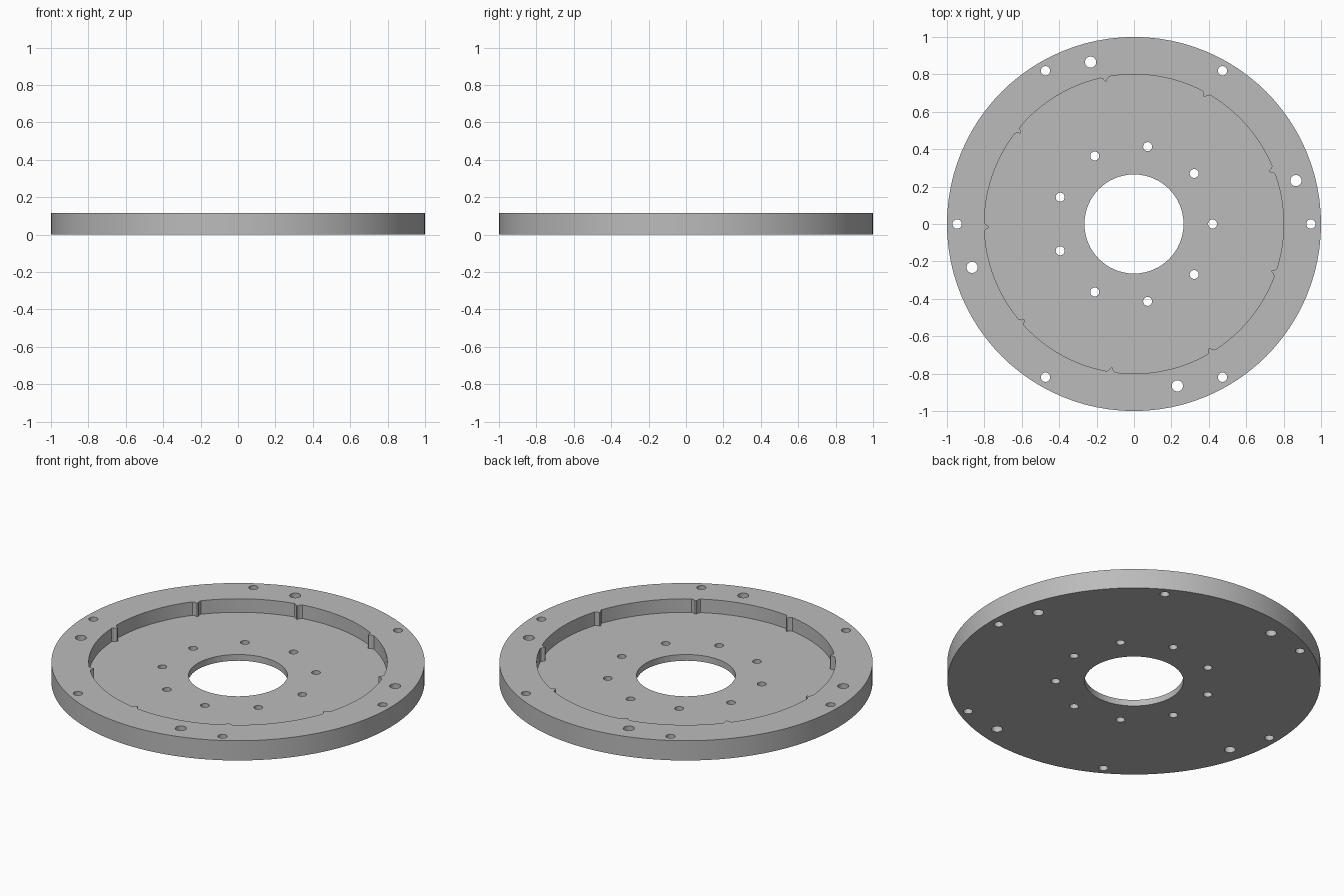
import bpy, bmesh
from math import cos, sin, radians, tau

if "Cube" in bpy.data.objects:
    bpy.data.objects.remove(bpy.data.objects["Cube"])

HEIGHT, FLOOR = 0.117, 0.037
POCKET_R, TOOTH_R, TEETH = 0.8, 0.777, 9

grey = bpy.data.materials.new("light_grey")
grey.use_nodes = True
grey.diffuse_color = (0.5, 0.5, 0.5, 1)
grey.node_tree.nodes["Principled BSDF"].inputs["Base Color"].default_value = (0.5, 0.5, 0.5, 1)


def polar(r, deg):
    return r * cos(radians(deg)), r * sin(radians(deg))


def circle(r, n, centre=(0, 0)):
    return [(centre[0] + r * cos(tau * i / n), centre[1] + r * sin(tau * i / n)) for i in range(n)]


def prisms(name, outlines, z0, z1):
    """One object holding an upright prism for every outline."""
    bm = bmesh.new()
    for outline in outlines:
        base = bm.faces.new([bm.verts.new((x, y, z0)) for x, y in outline])
        top = bmesh.ops.extrude_face_region(bm, geom=[base])["geom"]
        bmesh.ops.translate(bm, vec=(0, 0, z1 - z0),
                            verts=[v for v in top if isinstance(v, bmesh.types.BMVert)])
    bmesh.ops.recalc_face_normals(bm, faces=bm.faces)
    mesh = bpy.data.meshes.new(name)
    bm.to_mesh(mesh)
    bm.free()
    mesh.materials.append(grey)
    obj = bpy.data.objects.new(name, mesh)
    bpy.context.collection.objects.link(obj)
    return obj


# Solid disc
disc = prisms("flange_disc", [circle(1, 96)], 0, HEIGHT)

# Pocket outline: arcs with a small inward tooth between them
pocket = []
step = 360 / TEETH
for k in range(TEETH):
    a = 21.2 + k * step
    pocket += [polar(POCKET_R - 0.008, a - 0.9), polar(TOOTH_R, a - 0.3),
               polar(TOOTH_R, a + 0.3), polar(POCKET_R - 0.008, a + 0.8)]
    start, end = a + 1.6, a + step - 1.8
    pocket += [polar(POCKET_R, start + (end - start) * i / 12) for i in range(13)]
pocket_cutter = prisms("pocket_cutter", [pocket], FLOOR, HEIGHT + 0.1)

# Centre bore, inner bolt circle, rim bolt holes and larger rim holes
holes = [circle(0.265, 64)]
for count, ring_r, hole_r, offset in ((9, 0.42, 0.024, 0), (6, 0.946, 0.025, 0), (4, 0.896, 0.03, 15)):
    holes += [circle(hole_r, 24, polar(ring_r, offset + 360 * i / count)) for i in range(count)]
hole_cutter = prisms("hole_cutter", holes, -0.1, HEIGHT + 0.1)

# Cut the pocket and the holes
bpy.ops.object.select_all(action="DESELECT")
disc.select_set(True)
bpy.context.view_layer.objects.active = disc
for cutter in (pocket_cutter, hole_cutter):
    cutter.hide_render = True
    mod = disc.modifiers.new(cutter.name, "BOOLEAN")
    mod.operation, mod.solver, mod.object = "DIFFERENCE", "EXACT", cutter
    bpy.ops.object.modifier_apply(modifier=mod.name)
    bpy.data.objects.remove(cutter)

bpy.ops.object.shade_smooth_by_angle(angle=radians(30))
